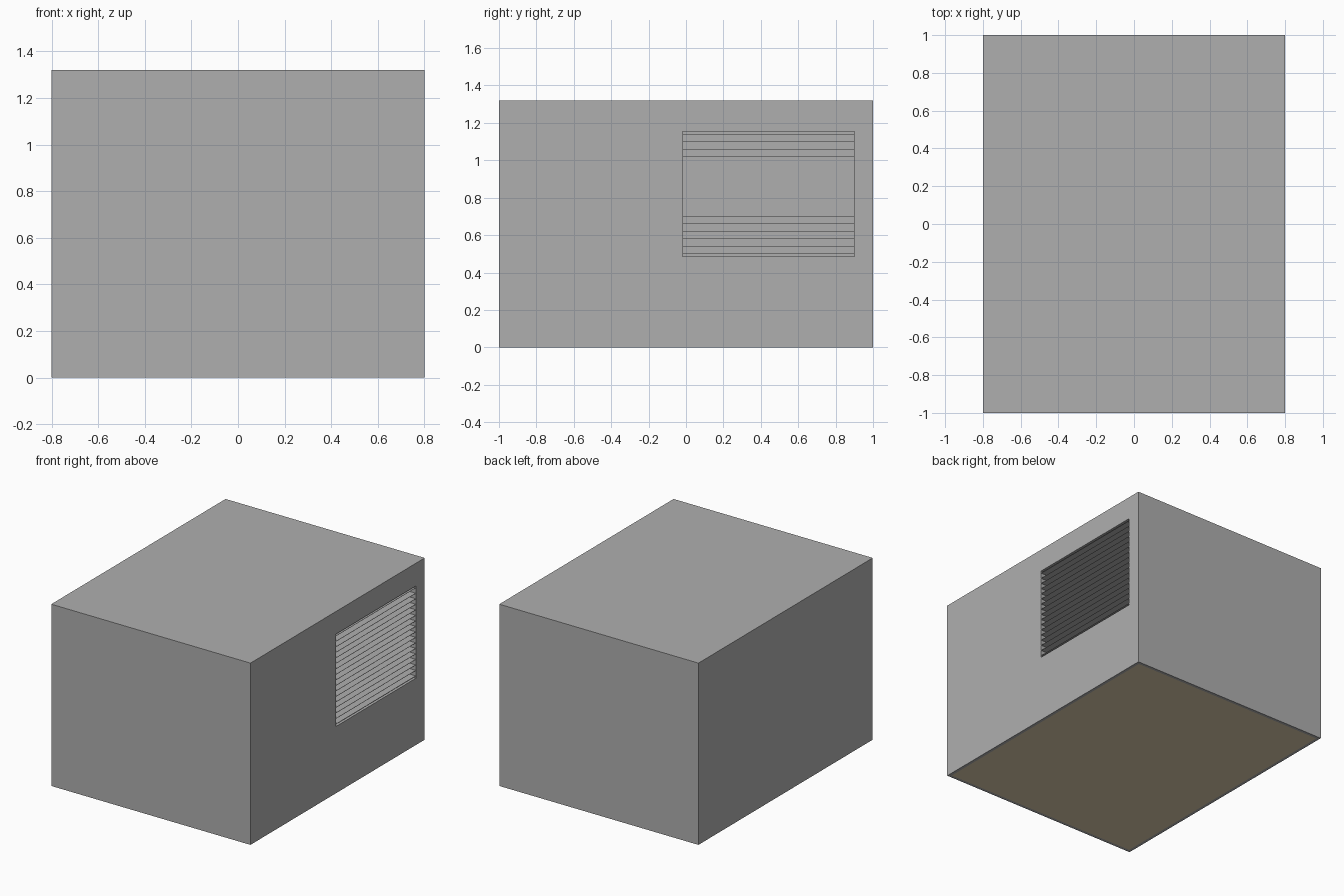
import bpy, bmesh

if "Cube" in bpy.data.objects:
    bpy.data.objects.remove(bpy.data.objects["Cube"])

def material(name, rgb):
    m = bpy.data.materials.new(name)
    m.diffuse_color = (*rgb, 1)
    m.use_nodes = True
    m.node_tree.nodes["Principled BSDF"].inputs["Base Color"].default_value = m.diffuse_color
    return m

grey = material("light grey", (0.43, 0.43, 0.43))
beige = material("beige", (0.72, 0.61, 0.42))

W, L, H = 0.8, 1.0, 1.32                      # half width, half length, height
Y0, Y1, Z0, Z1 = -0.02, 0.90, 0.485, 1.155    # vent opening
DEPTH = 0.06

def box(name, lo, hi, mat):
    bm = bmesh.new()
    bmesh.ops.create_cube(bm, size=1)
    for v in bm.verts:
        v.co = [lo[i] if v.co[i] < 0 else hi[i] for i in range(3)]
    me = bpy.data.meshes.new(name)
    bm.to_mesh(me)
    bm.free()
    me.materials.append(mat)
    ob = bpy.data.objects.new(name, me)
    bpy.context.collection.objects.link(ob)
    return ob

# Housing, with an inset beige base panel
housing = box("housing", (-W, -L, 0), (W, L, H), grey)
housing.data.materials.append(beige)
bm = bmesh.new()
bm.from_mesh(housing.data)
bm.normal_update()
base = [f for f in bm.faces if f.normal.z < -0.9]
bmesh.ops.inset_region(bm, faces=base, thickness=0.03)
base[0].material_index = 1
bm.to_mesh(housing.data)
bm.free()

# Vent recess cut into the right side
cutter = box("vent_cutter", (W - DEPTH, Y0, Z0), (W + 0.1, Y1, Z1), grey)
cutter.hide_render = True
cutter.hide_viewport = True
mod = housing.modifiers.new("vent_recess", 'BOOLEAN')
mod.operation = 'DIFFERENCE'
mod.solver = 'EXACT'
mod.object = cutter

# Thin horizontal vent slats
for i in range(17):
    z = 0.50 + i * 0.04
    box(f"vent_slat_{i + 1}", (W - DEPTH, Y0, z - 0.001), (W - 0.002, Y1, z + 0.001), grey)
